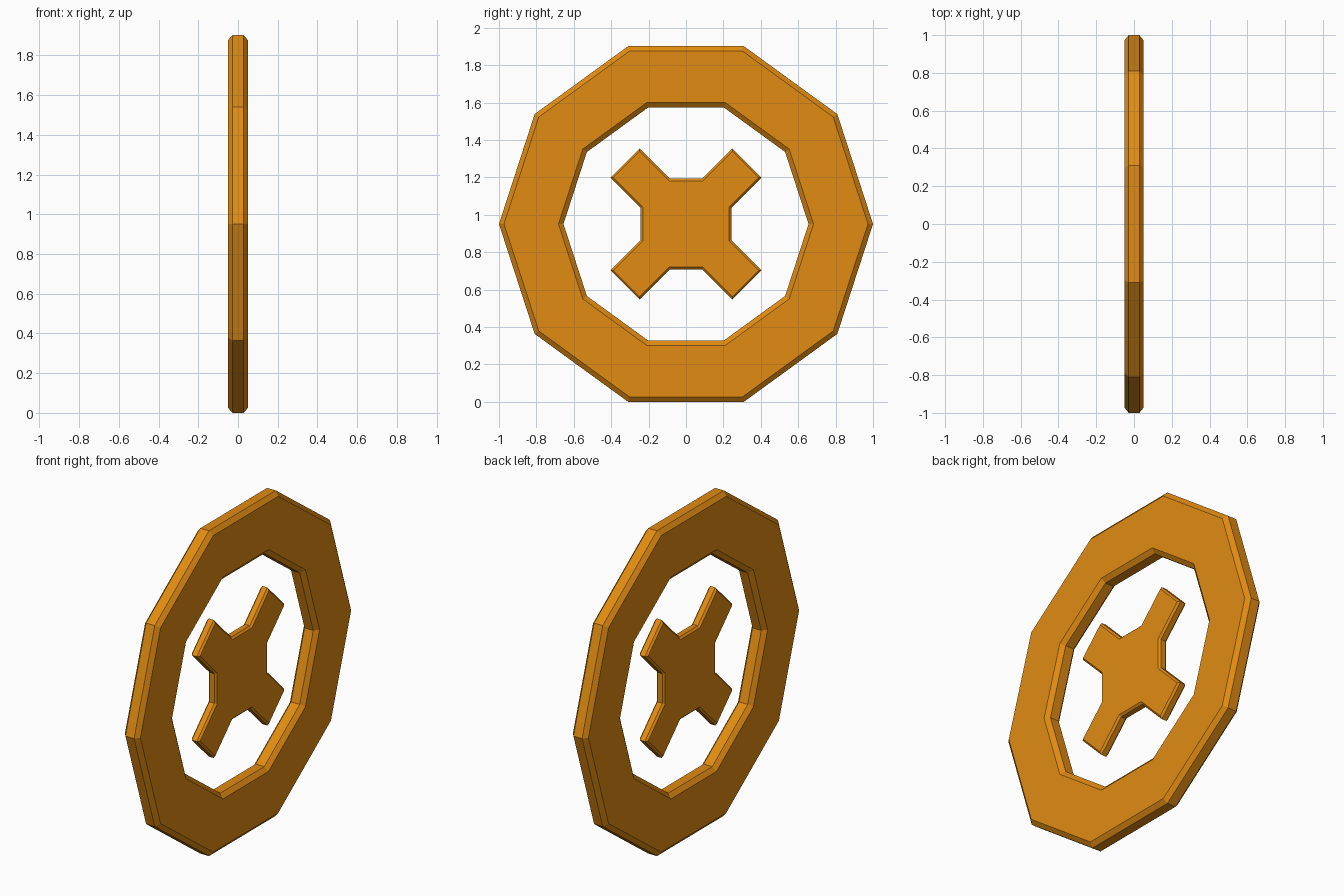
import bpy, bmesh
from math import pi, sqrt, cos, sin

if "Cube" in bpy.data.objects:
    bpy.data.objects.remove(bpy.data.objects["Cube"])

CZ = sin(2 * pi / 5)  # hub height of a decagon standing on a flat side

mat = bpy.data.materials.new("orange")
mat.diffuse_color = (0.75, 0.26, 0.006, 1)
mat.use_nodes = True
mat.node_tree.nodes["Principled BSDF"].inputs["Base Color"].default_value = mat.diffuse_color


def loft(name, loops, closed=False):
    """Skin matching loops of points; cap the ends unless closed."""
    bm = bmesh.new()
    rows = [[bm.verts.new(p) for p in loop] for loop in loops]
    n = len(rows[0])
    pairs = list(zip(rows, rows[1:]))
    if closed:
        pairs.append((rows[-1], rows[0]))
    else:
        bm.faces.new(rows[0])
        bm.faces.new(rows[-1])
    for a, b in pairs:
        for i in range(n):
            j = (i + 1) % n
            bm.faces.new((a[i], a[j], b[j], b[i]))
    bmesh.ops.recalc_face_normals(bm, faces=bm.faces)
    me = bpy.data.meshes.new(name)
    bm.to_mesh(me)
    bm.free()
    me.materials.append(mat)
    ob = bpy.data.objects.new(name, me)
    ob.location.z = CZ
    bpy.context.collection.objects.link(ob)
    return ob


# Ten-sided ring with chamfered edges
def decagon(r, x):
    return [(x, r * cos(i * pi / 5), r * sin(i * pi / 5)) for i in range(10)]


section = [(0.973, 0.05), (1, 0.028), (1, -0.028), (0.973, -0.05),
           (0.682, -0.05), (0.655, -0.028), (0.655, 0.028), (0.682, 0.05)]
loft("outer_ring", [decagon(r, x) for r, x in section], closed=True)


# Four-armed diagonal cross, thinner than the ring
def cross(inset, x):
    w, l, n = 0.11 - inset, 0.461 - inset, 0.242 - inset
    quarter = [(n, n - w * sqrt(2)),
               ((l + w) / sqrt(2), (l - w) / sqrt(2)),
               ((l - w) / sqrt(2), (l + w) / sqrt(2)),
               (n - w * sqrt(2), n)]
    pts = []
    for k in range(4):
        for y, z in quarter:
            pts.append((x, y, z))
        quarter = [(-z, y) for y, z in quarter]
    return pts


loft("centre_cross", [cross(0.011, -0.027), cross(0, -0.016),
                      cross(0, 0.016), cross(0.011, 0.027)])
